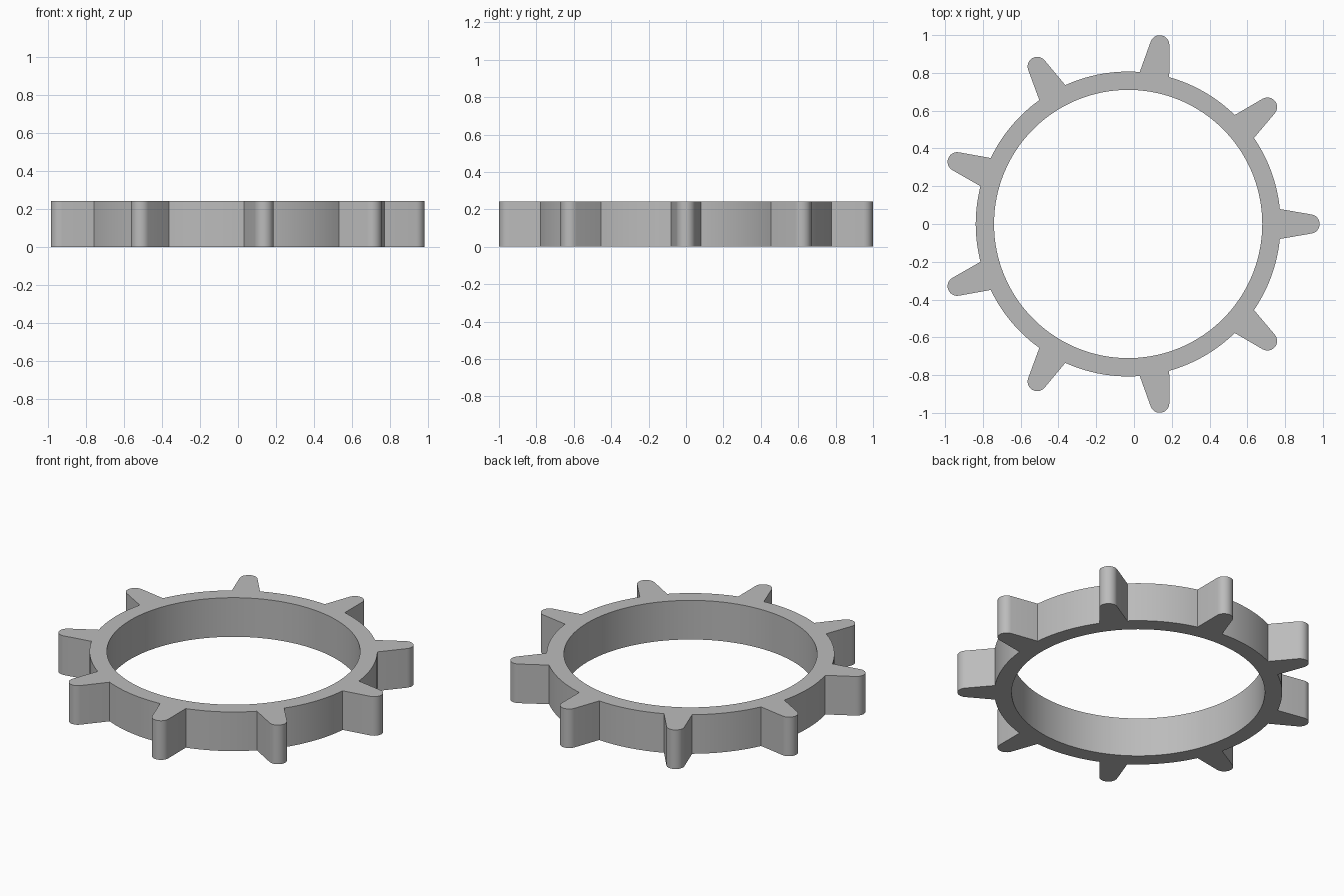
import bpy, bmesh
from math import sin, cos, tan, asin, radians, hypot, pi

cube = bpy.data.objects.get("Cube")
if cube:
    bpy.data.objects.remove(cube, do_unlink=True)

TEETH = 9
CENTRE_X = -0.031
INNER, OUTER = 0.71, 0.807
TIP_DISTANCE, TIP_RADIUS = 0.963, 0.051
HEIGHT = 0.242
TAPER = radians(10)
TIP_STEPS, GAP_STEPS = 12, 14


def turned(x, y, angle):
    return (x * cos(angle) - y * sin(angle), x * sin(angle) + y * cos(angle))


def sector(angle):
    """One rounded tapered tooth and the stretch of rim after it."""
    half_width = TIP_RADIUS / cos(TAPER) + (TIP_DISTANCE - OUTER) * tan(TAPER)
    root = asin(half_width / OUTER)
    points = [(OUTER * cos(root), -OUTER * sin(root))]
    sweep = pi / 2 - TAPER
    for i in range(TIP_STEPS + 1):
        a = sweep * (2 * i / TIP_STEPS - 1)
        points.append((TIP_DISTANCE + TIP_RADIUS * cos(a), TIP_RADIUS * sin(a)))
    gap = 2 * pi / TEETH - 2 * root
    for i in range(GAP_STEPS):
        a = root + gap * i / GAP_STEPS
        points.append((OUTER * cos(a), OUTER * sin(a)))
    return [turned(x, y, angle) for x, y in points]


# Flat gear outline joined to the round bore, then raised to full height
outline = [p for k in range(TEETH) for p in sector(2 * pi * k / TEETH)]
bm = bmesh.new()
rim, bore = [], []
for x, y in outline:
    scale = INNER / hypot(x, y)
    rim.append(bm.verts.new((x + CENTRE_X, y, 0)))
    bore.append(bm.verts.new((x * scale + CENTRE_X, y * scale, 0)))
for i in range(len(rim)):
    j = (i + 1) % len(rim)
    bm.faces.new((bore[i], rim[i], rim[j], bore[j]))
raised = bmesh.ops.extrude_face_region(bm, geom=bm.faces[:], use_keep_orig=True)
top = [v for v in raised["geom"] if isinstance(v, bmesh.types.BMVert)]
bmesh.ops.translate(bm, verts=top, vec=(0, 0, HEIGHT))
bmesh.ops.recalc_face_normals(bm, faces=bm.faces[:])

mesh = bpy.data.meshes.new("toothed_ring")
bm.to_mesh(mesh)
bm.free()
ring = bpy.data.objects.new("toothed_ring", mesh)
bpy.context.collection.objects.link(ring)

# Plain grey
grey = bpy.data.materials.new("light_grey")
grey.use_nodes = True
colour = (0.5, 0.5, 0.5, 1)
grey.diffuse_color = colour
grey.node_tree.nodes["Principled BSDF"].inputs["Base Color"].default_value = colour
mesh.materials.append(grey)

# Round walls smooth, tooth corners and rims sharp
bpy.ops.object.select_all(action="DESELECT")
ring.select_set(True)
bpy.context.view_layer.objects.active = ring
bpy.ops.object.shade_smooth_by_angle(angle=radians(30))
